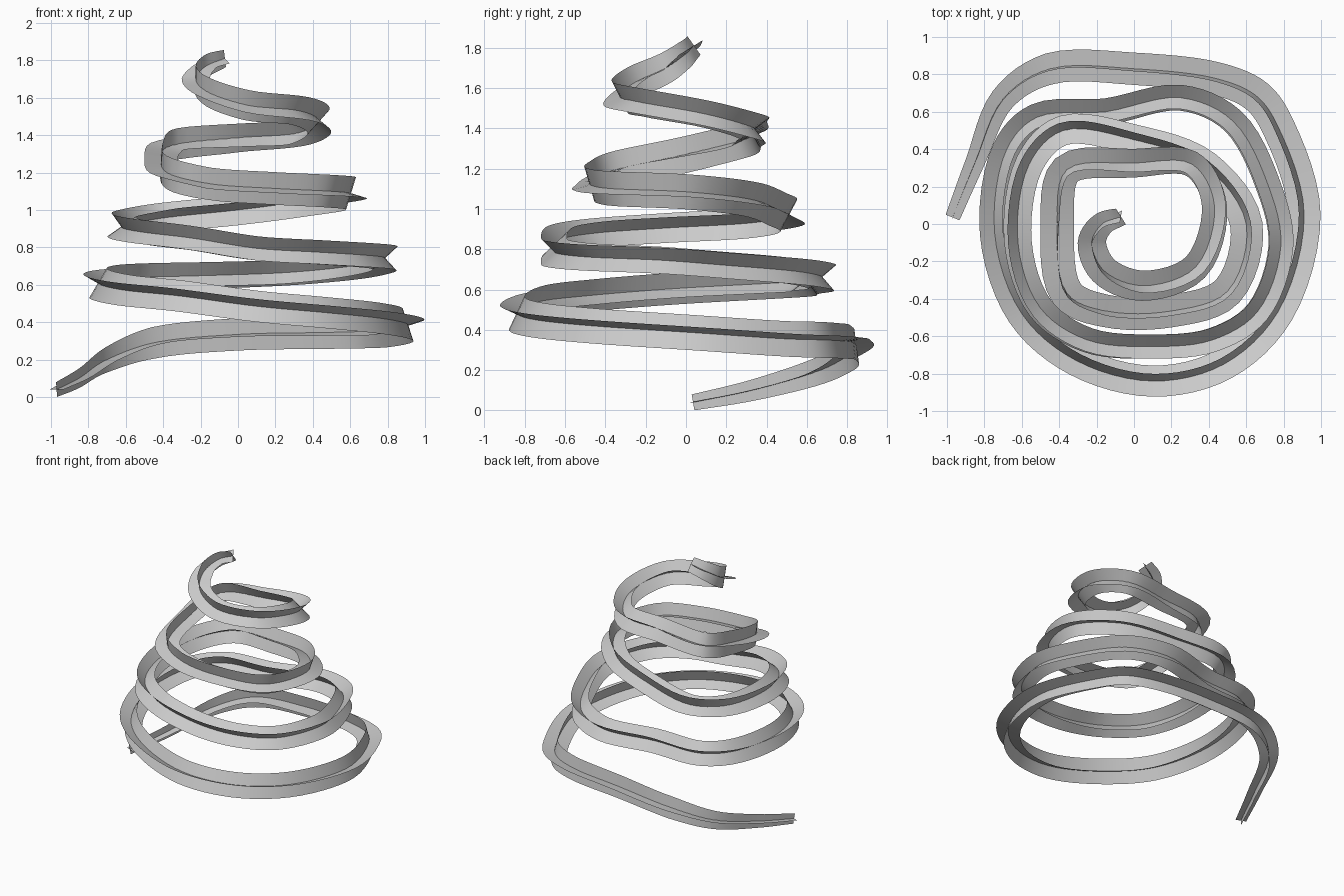
import bpy, bmesh
from math import sin, cos, radians
from mathutils import Vector

if "Cube" in bpy.data.objects:
    bpy.data.objects.remove(bpy.data.objects["Cube"])

# Spiral centre line, from the floor up to the tip
PATH = [
    (-.97, .035, .04), (-.85, .33, .10), (-.70, .67, .20), (-.45, .83, .29), (0, .83, .335),
    (.45, .775, .345), (.66, .68, .35), (.78, .5, .355), (.91, .05, .385), (.77, -.47, .42),
    (.48, -.75, .45), (.1, -.84, .485), (-.31, -.73, .54), (-.60, -.48, .57), (-.745, -.05, .605),
    (-.68, .4, .63), (-.52, .57, .64), (-.15, .60, .65), (.25, .675, .665), (.53, .55, .69),
    (.72, .2, .72), (.785, -.12, .745), (.66, -.47, .76), (.42, -.62, .775), (.1, -.655, .795),
    (-.25, -.62, .85), (-.5, -.45, .88), (-.62, -.1, .905), (-.56, .32, .93), (-.38, .5, .96),
    (0, .45, 1.0), (.38, .31, 1.05), (.6, 0, 1.085), (.5, -.36, 1.1), (.2, -.465, 1.115),
    (-.15, -.465, 1.14), (-.36, -.37, 1.19), (-.41, 0, 1.27), (-.36, .29, 1.345), (0, .325, 1.385),
    (.31, .32, 1.41), (.43, .1, 1.47), (.33, -.23, 1.53), (.05, -.33, 1.56), (-.16, -.25, 1.63),
    (-.225, -.1, 1.70), (-.17, 0, 1.77), (-.07, .04, 1.81)]
# (path index, value) keys for the twist in degrees and the fin length
TWIST = [(0, 0), (4, 9), (8, 18), (11, 25), (14, 30), (18, 41), (24, 45), (27, 54), (30, 65),
         (32, 73), (35, 74), (37, 95), (39, 122), (43, 154), (47, 210)]
SIZE = [(0, .04), (1, .052), (3, .085), (6, .092), (43, .09), (45, .076), (47, .056)]
STEPS = 6


def key(keys, t):
    for (a, va), (b, vb) in zip(keys, keys[1:]):
        if t <= b:
            return va + (vb - va) * (t - a) / (b - a)
    return keys[-1][1]


def spline(t):
    i = min(int(t), len(PATH) - 2)
    f = t - i
    p1, p2 = Vector(PATH[i]), Vector(PATH[i + 1])
    p0 = Vector(PATH[i - 1]) if i else 2 * p1 - p2
    p3 = Vector(PATH[i + 2]) if i + 2 < len(PATH) else 2 * p2 - p1
    # centripetal knots keep uneven spacing smooth
    a, b, c = [(v - u).length ** .5 for u, v in ((p0, p1), (p1, p2), (p2, p3))]
    m1 = b * ((p1 - p0) / a - (p2 - p0) / (a + b) + (p2 - p1) / b)
    m2 = b * ((p2 - p1) / b - (p3 - p1) / (b + c) + (p3 - p2) / c)
    return ((2*f**3 - 3*f**2 + 1) * p1 + (f**3 - 2*f**2 + f) * m1
            + (3*f**2 - 2*f**3) * p2 + (f**3 - f**2) * m2)


def ribbon(name, offset):
    """One flat band following the spiral, turned by offset degrees."""
    bm = bmesh.new()
    last = len(PATH) - 1
    prev = None
    for k in range(last * STEPS + 1):
        t = k / STEPS
        p = spline(t)
        tan = (spline(min(t + .05, last)) - spline(max(t - .05, 0))).normalized()
        out = Vector((0, 0, 1)).cross(tan).normalized()
        up = tan.cross(out)
        a = radians(key(TWIST, t) + offset)
        d = (out * cos(a) + up * sin(a)) * key(SIZE, t)
        row = [bm.verts.new(p + d), bm.verts.new(p - d)]
        if prev:
            bm.faces.new((prev[0], prev[1], row[1], row[0]))
        prev = row
    me = bpy.data.meshes.new(name)
    bm.to_mesh(me)
    bm.free()
    me.shade_smooth()
    ob = bpy.data.objects.new(name, me)
    bpy.context.collection.objects.link(ob)


# Two crossing bands make the four-finned garland
ribbon("spiral_band_flat", 0)
ribbon("spiral_band_upright", 90)
